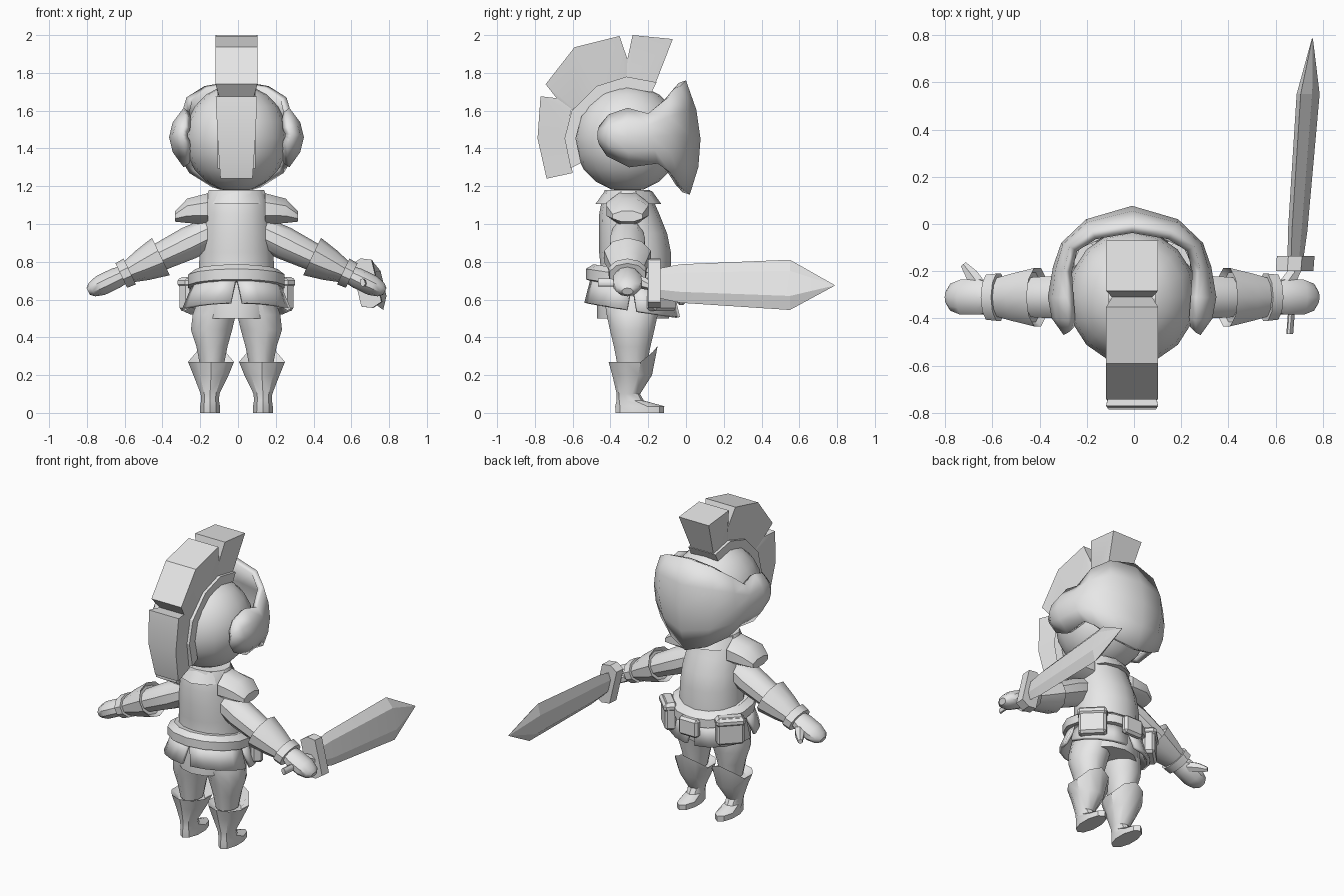
import bpy, bmesh, math
from mathutils import Vector as V, Matrix

if "Cube" in bpy.data.objects:
    bpy.data.objects.remove(bpy.data.objects["Cube"], do_unlink=True)

grey = bpy.data.materials.new("plain_grey")
grey.use_nodes = True
grey.diffuse_color = (0.8, 0.8, 0.8, 1)
grey.node_tree.nodes["Principled BSDF"].inputs["Base Color"].default_value = (0.8, 0.8, 0.8, 1)

CX = -0.008          # symmetry plane of the figure
X, Y, Z = V((1, 0, 0)), V((0, 1, 0)), V((0, 0, 1))


def finish(name, bm, mirror=False, angle=35, thick=0, closed=True):
    if closed:
        bmesh.ops.recalc_face_normals(bm, faces=bm.faces)
    me = bpy.data.meshes.new(name)
    bm.to_mesh(me)
    bm.free()
    me.materials.append(grey)
    me.shade_smooth()
    me.set_sharp_from_angle(angle=math.radians(angle))
    ob = bpy.data.objects.new(name, me)
    ob.location.x = CX
    bpy.context.collection.objects.link(ob)
    if mirror:
        ob.modifiers.new("Mirror", 'MIRROR')
    if thick:
        s = ob.modifiers.new("Thickness", 'SOLIDIFY')
        s.thickness = thick
    return ob


def ring(c, ru, rv, n=10, u=X, v=Y):
    turns = [math.tau * (i + 0.5) / n for i in range(n)]
    return [V(c) + u * ru * math.cos(a) + v * rv * math.sin(a) for a in turns]


def loft(name, rings, **kw):
    """Skin closed rings and cap both ends."""
    bm = bmesh.new()
    rows = [[bm.verts.new(p) for p in r] for r in rings]
    n = len(rows[0])
    for a, b in zip(rows, rows[1:]):
        for i in range(n):
            j = (i + 1) % n
            bm.faces.new((a[i], a[j], b[j], b[i]))
    bm.faces.new(rows[0])
    bm.faces.new(rows[-1])
    return finish(name, bm, **kw)


def stack(name, levels, n=12, **kw):
    """Upright loft from (z, x, y, rx, ry) levels."""
    return loft(name, [ring((x, y, z), rx, ry, n) for z, x, y, rx, ry in levels], **kw)


def box(name, c, size, turn=0, bevel=0.015, **kw):
    bm = bmesh.new()
    m = Matrix.Translation(c) @ Matrix.Rotation(turn, 4, 'Z') @ Matrix.Diagonal((*size, 1))
    bmesh.ops.create_cube(bm, size=1, matrix=m)
    bmesh.ops.bevel(bm, geom=bm.edges[:], offset=bevel, segments=1, affect='EDGES')
    return finish(name, bm, angle=25, **kw)


# Head
bm = bmesh.new()
bmesh.ops.create_uvsphere(bm, u_segments=16, v_segments=10, radius=0.285,
                          matrix=Matrix.Translation((0, -0.31, 1.455)) @ Matrix.Diagonal((0.96, 1, 1, 1)))
finish("head", bm)

# Face mask with ear guards: bottom, middle and top point of each column
columns = [((0, .02, 1.155), (0, .077, 1.45), (0, .0, 1.76)),
           ((.13, -.02, 1.195), (.195, .02, 1.47), (.17, -.03, 1.73)),
           ((.25, -.08, 1.27), (.30, -.08, 1.47), (.265, -.095, 1.67)),
           ((.28, -.15, 1.32), (.335, -.18, 1.46), (.29, -.2, 1.585)),
           ((.28, -.30, 1.30), (.357, -.31, 1.46), (.28, -.31, 1.615)),
           ((.27, -.42, 1.36), (.34, -.40, 1.47), (.27, -.41, 1.58)),
           ((.27, -.46, 1.42), (.29, -.47, 1.47), (.27, -.46, 1.52))]
bm = bmesh.new()
grid = []
for low, mid, top in columns:
    low, mid, top = V(low), V(mid), V(top)
    ts = [i / 4 for i in range(5)]
    grid.append([bm.verts.new(low * (2*t - 1) * (t - 1) + mid * 4 * t * (1 - t) + top * t * (2*t - 1))
                 for t in ts])
for a, b in zip(grid, grid[1:]):
    for i in range(4):
        bm.faces.new((a[i], a[i + 1], b[i + 1], b[i]))
finish("face_mask", bm, mirror=True, thick=0.04, closed=False)


# Helmet crest and the band under it
def strap(name, pairs):
    """Loft rectangles from (inner point, outer point, inner half width, outer half width)."""
    loft(name, [[V((-wi, *i)), V((wi, *i)), V((wo, *o)), V((-wo, *o))] for i, o, wi, wo in pairs], angle=20)


strap("crest", [((-.60, 1.27), (-.738, 1.24), .07, .085),
                ((-.63, 1.45), (-.786, 1.453), .08, .1),
                ((-.61, 1.60), (-.77, 1.676), .08, .11),
                ((-.60, 1.605), (-.685, 1.666), .08, .09),
                ((-.595, 1.61), (-.743, 1.74), .08, .11),
                ((-.47, 1.72), (-.59, 1.936), .08, .11),
                ((-.33, 1.77), (-.352, 1.995), .08, .11),
                ((-.315, 1.77), (-.31, 1.873), .08, .085),
                ((-.30, 1.77), (-.283, 2.0), .08, .11),
                ((-.167, 1.73), (-.07, 1.979), .08, .11)])
mid = V((-.31, 1.455))
arc = [(-.155, 1.75), (-.315, 1.78), (-.474, 1.73), (-.606, 1.597), (-.643, 1.453), (-.61, 1.295)]
strap("crest_band", [(mid + (V(p) - mid) * .82, p, .1, .1) for p in arc])

# Torso and collar
stack("torso", [(.5, 0, -.28, .19, .19), (.66, 0, -.27, .21, .2), (.75, 0, -.265, .205, .185),
                (.85, 0, -.27, .2, .19), (.95, 0, -.28, .195, .18), (1.05, 0, -.3, .18, .16),
                (1.13, 0, -.31, .17, .135), (1.18, 0, -.31, .15, .12)], n=14)
stack("collar", [(1.105, 0, -.305, .165, .175), (1.175, 0, -.305, .155, .125)], n=10)

# Shoulder guards
loft("shoulder_guards", [ring((x, -.31, z), ry, rz, 8, Y, Z) for x, z, ry, rz in
     ((.15, 1.08, .12, .09), (.26, 1.07, .12, .07), (.325, 1.04, .085, .03))], mirror=True)


# Arms run along one sloping line
def arm_part(name, stations, n=10):
    up = V((.43, 0, .9))
    loft(name, [ring((x, -.31, 1.02 - .48 * x), ry, rz, n, Y, up) for x, ry, rz in stations], mirror=True)


arm_part("arms", [(.12, .08, .08), (.25, .098, .088), (.4, .09, .075), (.5, .08, .06)])
arm_part("glove_cuffs", [(.42, .11, .09), (.40, .13, .11), (.5, .105, .085), (.57, .085, .06)])
arm_part("wrist_bands", [(.565, .085, .06), (.565, .105, .076), (.61, .1, .072), (.61, .07, .05)])
arm_part("hands", [(.58, .055, .045), (.64, .078, .055), (.72, .078, .055), (.765, .06, .04), (.785, .03, .02)])
loft("thumbs", [ring(c, r, r, 6, V((.75, -.6, 0)), Z) for c, r in
     (((.64, -.27, .70), .035), ((.68, -.215, .685), .032), ((.715, -.17, .665), .016))], mirror=True)

# Belt, sloping down toward +y
def slope(y):
    return -.15 * (y + .28)


belt = []
for z, grow in ((.665, -.02), (.67, 0), (.725, 0), (.755, -.04)):
    loop = ring((0, -.28, z), .262 + grow, .25 + grow, 14)
    belt.append([p + Z * slope(p.y) for p in loop])
loft("belt", belt)

# Skirt panels with narrow slits between them
bm = bmesh.new()
for k in range(4):
    start = -math.pi / 2 + k * math.pi / 2
    prev = None
    for i in range(5):
        pair = []
        for z, rx, ry, gap in ((.70, .225, .215, 0), (.545, .29, .255, .11)):
            a = start + gap + (math.pi / 2 - 2 * gap) * i / 4
            y = -.285 + ry * math.sin(a)
            pair.append(bm.verts.new((rx * math.cos(a), y, z + slope(y))))
        if prev:
            bm.faces.new((prev[1], pair[1], pair[0], prev[0]))
        prev = pair
finish("skirt", bm, thick=0.02, closed=False)

# Pouches and buckle
box("pouches", (.225, -.13, .63), (.17, .075, .18), turn=math.radians(-45), mirror=True)
box("pouch_flaps", (.228, -.127, .69), (.18, .085, .05), turn=math.radians(-45), mirror=True)
box("buckle", (0, -.025, .63), (.14, .05, .12))

# Legs
stack("legs", [(.62, .1, -.28, .1, .16), (.52, .118, -.285, .118, .14), (.44, .132, -.285, .113, .122),
               (.35, .13, -.285, .085, .1), (.25, .13, -.285, .065, .08)], mirror=True)

# Boots: the cuff rises to a point over the shin
levels = [(.24, .135, -.285, .08, .085), (.27, .135, -.28, .128, .13), (.2, .135, -.285, .098, .105),
          (.1, .14, -.305, .052, .062), (.065, .14, -.295, .05, .072), (.035, .14, -.245, .055, .13),
          (0, .14, -.245, .056, .128)]
boot = [ring((x, y, z), rx, ry, 10) for z, x, y, rx, ry in levels]
boot[1] = [p + Z * max(0, p.y + .22) * 1.2 for p in boot[1]]
loft("boots", boot, mirror=True)


# Sword along +y, held in the hand on +x
ACROSS, FLAT = V((-.23, 0, .97)), V((.97, 0, .23))


def sword_axis(y):
    return V((.668 + .0766 * (y + .46), y, .69 - .0121 * (y + .46)))


def sword_ring(y, w, t, ridge):
    corners = ((w, 0), (ridge * w, t), (-ridge * w, t), (-w, 0), (-ridge * w, -t), (ridge * w, -t))
    return [sword_axis(y) + ACROSS * a + FLAT * b for a, b in corners]


loft("sword_blade", [sword_ring(y, w, t, .5) for y, w, t in
     ((-.15, .08, .025), (-.03, .105, .03), (.55, .137, .034), (.785, .003, .002))], angle=15)
loft("sword_guard", [sword_ring(y, .135, .055, .85) for y in (-.2, -.135)], angle=20)
loft("sword_grip", [ring(sword_axis(y), .022, .014, 8, ACROSS, FLAT) for y in (-.465, -.18)])
